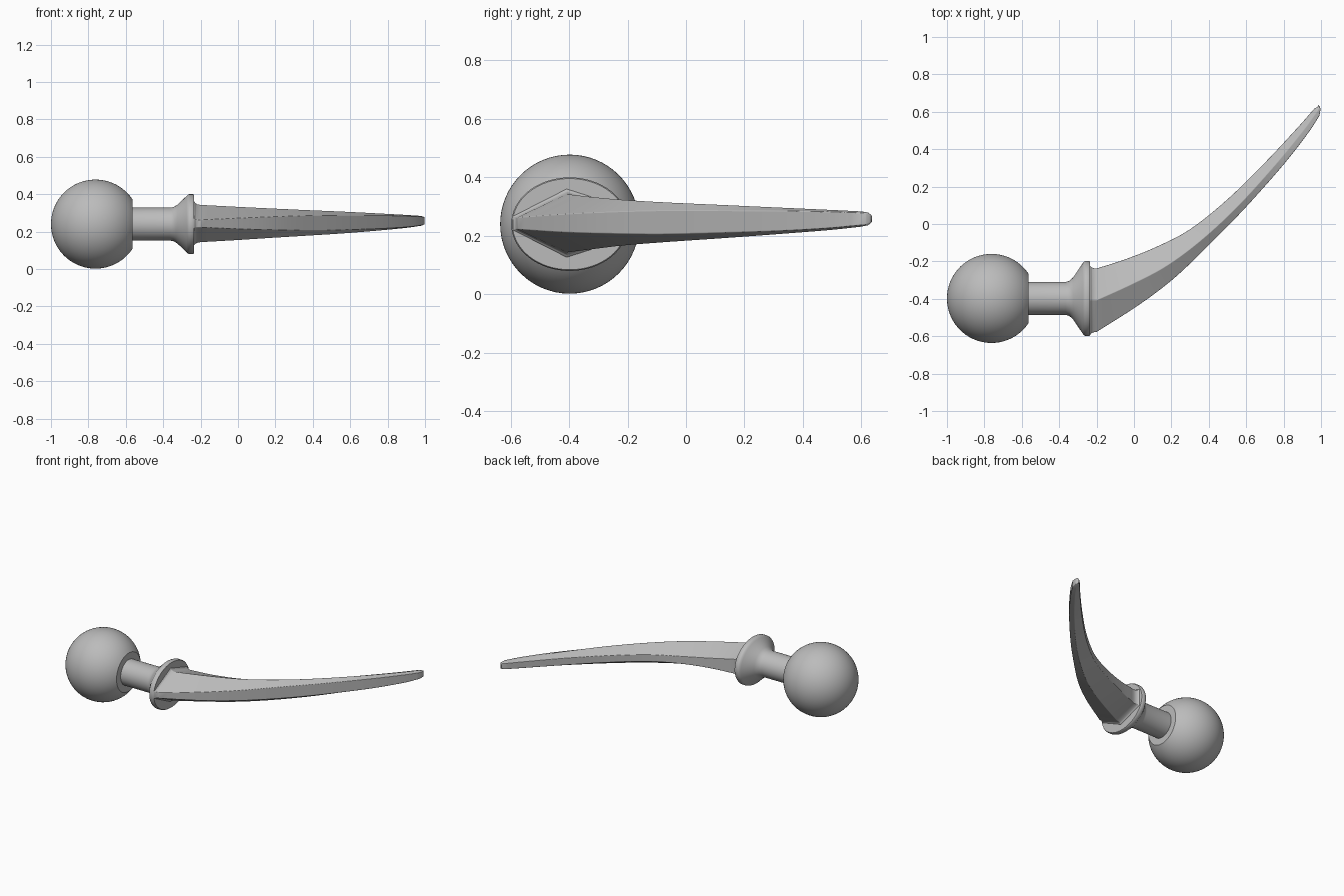
import bpy
import bmesh
from math import sin, cos, pi, acos, radians
from mathutils import Vector

if "Cube" in bpy.data.objects:
    bpy.data.objects.remove(bpy.data.objects["Cube"])

# One plain grey material
grey = bpy.data.materials.new("plain_grey")
grey.use_nodes = True
colour = (0.5, 0.5, 0.5, 1)
grey.diffuse_color = colour
grey.node_tree.nodes["Principled BSDF"].inputs["Base Color"].default_value = colour

AXIS_Y, AXIS_Z = -0.398, 0.24


def skin(name, rings, angle):
    """Bridge a list of equal-length rings into a closed, capped solid."""
    bm = bmesh.new()
    loops = [[bm.verts.new(p) for p in ring] for ring in rings]
    n = len(loops[0])
    for a, b in zip(loops, loops[1:]):
        for i in range(n):
            j = (i + 1) % n
            bm.faces.new((a[i], a[j], b[j], b[i]))
    bm.faces.new(loops[0])
    bm.faces.new(loops[-1])
    bmesh.ops.recalc_face_normals(bm, faces=bm.faces)
    mesh = bpy.data.meshes.new(name)
    bm.to_mesh(mesh)
    bm.free()
    mesh.materials.append(grey)
    obj = bpy.data.objects.new(name, mesh)
    bpy.context.collection.objects.link(obj)
    bpy.ops.object.select_all(action="DESELECT")
    obj.select_set(True)
    bpy.context.view_layer.objects.active = obj
    bpy.ops.object.shade_smooth_by_angle(angle=radians(angle))
    return obj


def lathe(name, profile, sides=64, angle=35):
    """Turn (x, y radius, z radius) stations around the handle axis."""
    turns = [2 * pi * i / sides for i in range(sides)]
    rings = [[(x, AXIS_Y + ry * cos(t), AXIS_Z + rz * sin(t)) for t in turns]
             for x, ry, rz in profile]
    return skin(name, rings, angle)


# Ball, cut flat where the neck enters
R, BALL_X, CUT = 0.238, -0.762, 0.197
end = acos(-CUT / R)
arc = [0.01 + (end - 0.01) * i / 32 for i in range(33)]
lathe("ball", [(BALL_X - R * cos(a), R * sin(a), R * sin(a)) for a in arc])

# Round neck flaring into an oval collar
lathe("neck_and_collar", [
    (-0.6, 0.088, 0.088), (-0.365, 0.088, 0.088), (-0.345, 0.094, 0.091),
    (-0.325, 0.113, 0.103), (-0.275, 0.187, 0.15), (-0.268, 0.196, 0.157),
    (-0.26, 0.2, 0.16), (-0.24, 0.2, 0.16), (-0.234, 0.196, 0.156)])

# Curved blade: outer x, y, inner x, y, ridge position, top, bottom,
# half width of outer flat, half width of inner flat
stations = [Vector(s) for s in (
    (-0.2, -0.577, -0.2, -0.238, 0.5, 0.343, 0.143, 0.02, 0.05),
    (0.03, -0.43, -0.05, -0.19, 0.46, 0.333, 0.154, 0.03, 0.035),
    (0.22, -0.285, 0.12, -0.122, 0.4, 0.324, 0.166, 0.036, 0.026),
    (0.42, -0.093, 0.3, -0.028, 0.35, 0.315, 0.178, 0.04, 0.024),
    (0.6, 0.092, 0.5, 0.132, 0.35, 0.307, 0.19, 0.038, 0.024),
    (0.8, 0.318, 0.7, 0.328, 0.4, 0.297, 0.206, 0.034, 0.024),
    (0.93, 0.485, 0.87, 0.51, 0.45, 0.289, 0.22, 0.028, 0.022),
    (0.992, 0.58, 0.965, 0.618, 0.5, 0.284, 0.231, 0.022, 0.02))]


def section(s):
    """Six-cornered cross-section of the blade."""
    outer, inner = Vector(s[0:2]), Vector(s[2:4])
    ridge = outer.lerp(inner, s[4])
    mid = (s[5] + s[6]) / 2
    return [(*outer, mid - s[7]), (*outer, mid + s[7]), (*ridge, s[5]),
            (*inner, mid + s[8]), (*inner, mid - s[8]), (*ridge, s[6])]


def spline(rows, steps):
    """Smooth curve through the rows."""
    pts = [2 * rows[0] - rows[1]] + rows + [2 * rows[-1] - rows[-2]]
    for a, b, c, d in zip(pts, pts[1:], pts[2:], pts[3:]):
        for k in range(steps):
            t = k / steps
            yield 0.5 * (2 * b + (c - a) * t + (2 * a - 5 * b + 4 * c - d) * t * t
                         + (3 * b - a - 3 * c + d) * t ** 3)
    yield rows[-1]


def swell(ring, x, k):
    """Copy of the root ring, moved to x and enlarged for the fillet."""
    return [(x, AXIS_Y + (y - AXIS_Y) * (1 + k * 0.5), AXIS_Z + (z - AXIS_Z) * (1 + k))
            for _, y, z in ring]


blade = [section(s) for s in spline(stations, 6)]
root = blade[0]
fillet = [swell(root, -0.25, 0.19), swell(root, -0.233, 0.17),
          swell(root, -0.227, 0.08), swell(root, -0.215, 0.02)]

# Rounded tip
tip = []
for x, y, k in ((0.997, 0.622, 0.85), (0.994, 0.633, 0.55)):
    centre = Vector((x - 0.006, y, 0.258))
    tip.append([centre + Vector(((p[0] - 0.9785) * k * 0.6, (p[1] - 0.599) * k * 0.35,
                                 (p[2] - 0.2575) * k)) for p in blade[-1]])

obj = skin("curved_blade", fillet + blade + tip, 40)

# Soften the long ridges
bevel = obj.modifiers.new("soft_ridges", "BEVEL")
bevel.width = 0.01
bevel.segments = 3
bevel.limit_method = "ANGLE"
bevel.angle_limit = radians(25)
